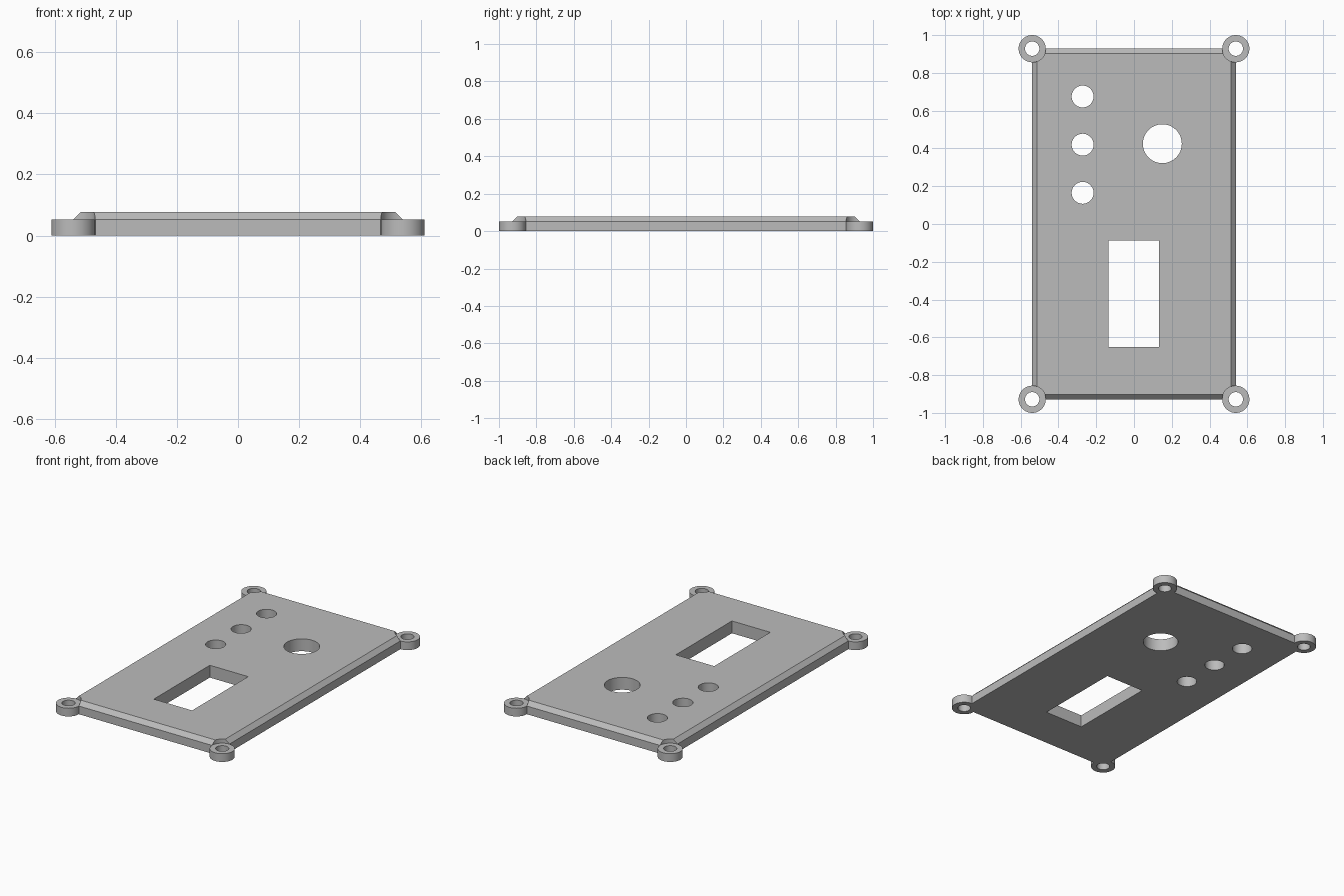
import bpy, bmesh, math
from mathutils import Matrix, Vector

if "Cube" in bpy.data.objects:
    bpy.data.objects.remove(bpy.data.objects["Cube"], do_unlink=True)

PLATE_X, PLATE_Y = 0.539, 0.928     # half size; the corners are the boss centres
EDGE_Z, TOP_Z, CHAMFER = 0.052, 0.078, 0.026
BOSS_R, SCREW_R = 0.072, 0.038
CORNERS = [(sx * PLATE_X, sy * PLATE_Y) for sx in (-1, 1) for sy in (-1, 1)]

grey = bpy.data.materials.new("plain grey")
grey.use_nodes = True
colour = (0.5, 0.5, 0.5, 1)
grey.diffuse_color = colour
grey.node_tree.nodes["Principled BSDF"].inputs["Base Color"].default_value = colour


def add_cylinder(bm, x, y, radius, z0, z1, sides=64):
    bmesh.ops.create_cone(bm, cap_ends=True, segments=sides, radius1=radius, radius2=radius,
                          depth=z1 - z0, matrix=Matrix.Translation((x, y, (z0 + z1) / 2)))


def add_box(bm, x0, x1, y0, y1, z0, z1):
    centre = Vector((x0 + x1, y0 + y1, z0 + z1)) / 2
    size = Matrix.Diagonal((x1 - x0, y1 - y0, z1 - z0, 1))
    return bmesh.ops.create_cube(bm, size=1, matrix=Matrix.Translation(centre) @ size)["verts"]


def make_object(name, bm):
    mesh = bpy.data.meshes.new(name)
    bm.to_mesh(mesh)
    bm.free()
    mesh.materials.append(grey)
    obj = bpy.data.objects.new(name, mesh)
    bpy.context.collection.objects.link(obj)
    return obj


def combine(target, tool, operation):
    mod = target.modifiers.new(tool.name, "BOOLEAN")
    mod.operation, mod.solver, mod.object = operation, "EXACT", tool
    bpy.context.view_layer.objects.active = target
    bpy.ops.object.modifier_apply(modifier=mod.name)
    bpy.data.objects.remove(tool, do_unlink=True)


# Plate with a chamfered top rim
bm = bmesh.new()
add_box(bm, -PLATE_X, PLATE_X, -PLATE_Y, PLATE_Y, 0, TOP_Z)
rim = [e for e in bm.edges if all(v.co.z > EDGE_Z for v in e.verts)]
bmesh.ops.bevel(bm, geom=rim, offset=CHAMFER, segments=1, affect="EDGES")
plate = make_object("panel_plate", bm)

# Round clearance above each corner boss
bm = bmesh.new()
for x, y in CORNERS:
    add_cylinder(bm, x, y, BOSS_R, EDGE_Z, TOP_Z * 2)
combine(plate, make_object("boss_clearance", bm), "DIFFERENCE")

# Corner screw bosses
bm = bmesh.new()
for x, y in CORNERS:
    add_cylinder(bm, x, y, BOSS_R, 0, EDGE_Z)
combine(plate, make_object("screw_bosses", bm), "UNION")

# Through holes: screws, three small round holes, one large one and a slot
bm = bmesh.new()
for x, y in CORNERS:
    add_cylinder(bm, x, y, SCREW_R, -0.1, 0.2)
for y in (0.165, 0.42, 0.675):
    add_cylinder(bm, -0.272, y, 0.058, -0.1, 0.2)
add_cylinder(bm, 0.15, 0.425, 0.103, -0.1, 0.2)
add_box(bm, -0.136, 0.133, -0.65, -0.088, -0.1, 0.2)
combine(plate, make_object("through_holes", bm), "DIFFERENCE")

# Smooth round walls, sharp edges
bpy.ops.object.select_all(action="DESELECT")
plate.select_set(True)
bpy.context.view_layer.objects.active = plate
bpy.ops.object.shade_smooth_by_angle(angle=math.radians(30))
